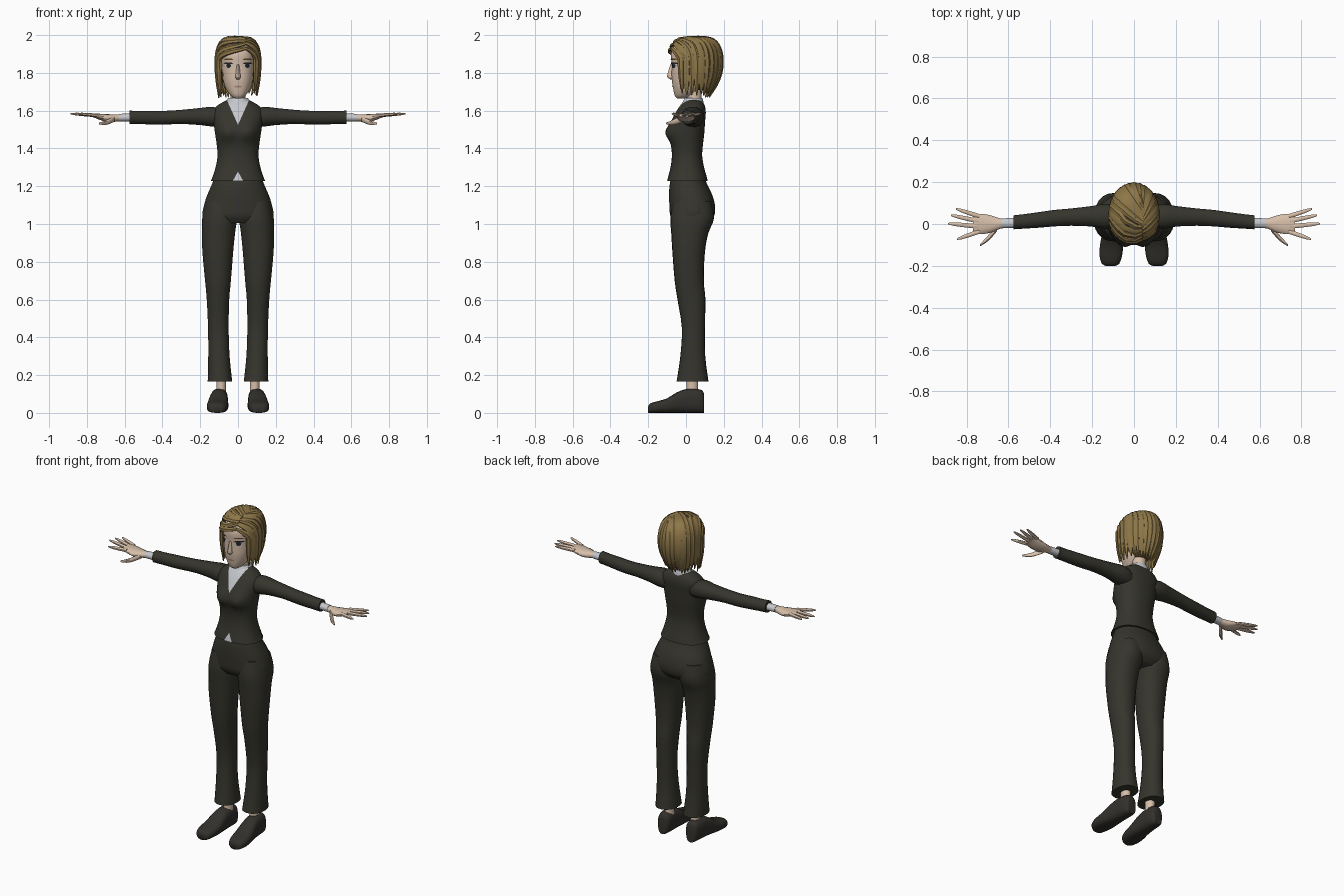
import bpy, bmesh, math, random
from mathutils import Vector as V

if "Cube" in bpy.data.objects:
    bpy.data.objects.remove(bpy.data.objects["Cube"])

random.seed(4)


def material(name, rgb):
    m = bpy.data.materials.new(name)
    m.diffuse_color = (*rgb, 1)
    m.use_nodes = True
    m.node_tree.nodes["Principled BSDF"].inputs["Base Color"].default_value = m.diffuse_color
    return m


SKIN = material("skin", (0.68, 0.52, 0.40))
SUIT = material("dark suit cloth", (0.036, 0.035, 0.026))
SHOE = material("shoe leather", (0.032, 0.030, 0.025))
SHIRT = material("pale shirt", (0.55, 0.57, 0.60))
HAIR = material("golden brown hair", (0.27, 0.185, 0.065))
HAIR_DARK = material("deep brown hair", (0.11, 0.07, 0.022))
EYE = material("dark eye", (0.02, 0.017, 0.018))
LIP = material("lip", (0.45, 0.25, 0.20))


def finish(name, bm, *mats, angle=45):
    me = bpy.data.meshes.new(name)
    bm.to_mesh(me)
    bm.free()
    ob = bpy.data.objects.new(name, me)
    bpy.context.collection.objects.link(ob)
    for m in mats:
        me.materials.append(m)
    bpy.ops.object.select_all(action='DESELECT')
    ob.select_set(True)
    bpy.context.view_layer.objects.active = ob
    bpy.ops.object.shade_smooth_by_angle(angle=math.radians(angle))
    return ob


def resample(rows, k=3):
    """Catmull-Rom curve through rows of numbers."""
    out, n = [], len(rows)
    for i in range(n - 1):
        a, b, c, d = (rows[max(0, min(n - 1, j))] for j in (i - 1, i, i + 1, i + 2))
        for s in range(k):
            t = s / k
            out.append(tuple(0.5 * (2 * q + (r - p) * t + (2 * p - 5 * q + 4 * r - w) * t * t
                                    + (3 * q - p - 3 * r + w) * t ** 3)
                             for p, q, r, w in zip(a, b, c, d)))
    return out + [tuple(rows[-1])]


def ring(c, u, v, seg=16, n=2.0):
    """Superellipse around c spanned by the half-axes u and v."""
    pts = []
    for i in range(seg):
        a = 2 * math.pi * (i + 0.5) / seg
        co, si = math.cos(a), math.sin(a)
        pts.append(V(c) + V(u) * math.copysign(abs(co) ** (2 / n), co)
                   + V(v) * math.copysign(abs(si) ** (2 / n), si))
    return pts


def loft(rings):
    bm = bmesh.new()
    vs = [[bm.verts.new(p) for p in r] for r in rings]
    n = len(vs[0])
    for a, b in zip(vs, vs[1:]):
        for i in range(n):
            bm.faces.new((a[i], a[(i + 1) % n], b[(i + 1) % n], b[i]))
    bm.faces.new(vs[0])
    bm.faces.new(vs[-1])
    bmesh.ops.recalc_face_normals(bm, faces=bm.faces)
    return bm


def stack(rows, seg=20, n=2.2, k=3):
    """Upright form; row = z, x centre, x half-width, y front, y back."""
    return loft([ring((x, (f + b) / 2, z), (rx, 0, 0), (0, (b - f) / 2, 0), seg, n)
                 for z, x, rx, f, b in resample(rows, k)])


def sideways(rows, s, seg=14, n=2.1, k=2):
    """Form along x; row = x, y, y half-width, z, z half-height."""
    return loft([ring((s * x, y, z), (0, ry, 0), (0, 0, rz), seg, n)
                 for x, y, ry, z, rz in resample(rows, k)])


# Jacket with bust, then the shirt opening and hem notch cut in
jacket_rows = [(1.228, 0, .145, -.10, .115), (1.25, 0, .135, -.095, .11), (1.30, 0, .119, -.082, .096),
               (1.36, 0, .109, -.075, .086), (1.42, 0, .113, -.079, .09), (1.48, 0, .122, -.086, .097),
               (1.54, 0, .13, -.078, .101), (1.59, 0, .134, -.055, .105), (1.625, 0, .112, -.033, .1),
               (1.648, 0, .075, -.015, .087), (1.658, 0, .055, 0, .075)]
bm = stack(jacket_rows, 36, 2.3)
for v in bm.verts:
    if v.co.y < 0:
        d = ((abs(v.co.x) - .055) / .05) ** 2 + ((v.co.z - 1.485) / .045) ** 2
        v.co.y -= .030 * math.exp(-d)
for apex, slope in ((1.525, .45), (1.278, -.55)):
    for s in (1, -1):
        front = [f for f in bm.faces if f.calc_center_median().y < 0.02]
        geom = list({e for f in front for e in f.edges}) + list({v for f in front for v in f.verts}) + front
        bmesh.ops.bisect_plane(bm, geom=geom, plane_co=(0, 0, apex), plane_no=(s, 0, -slope))
for f in bm.faces:
    c = f.calc_center_median()
    opening = abs(c.x) < .45 * (c.z - 1.525)
    notch = abs(c.x) < .55 * (1.278 - c.z) and c.z > 1.229
    f.material_index = int(c.y < 0.02 and (opening or notch))
finish("jacket", bm, SUIT, SHIRT)

# Shirt collar and neck
finish("collar", stack([(1.62, 0, .068, -.03, .095), (1.65, 0, .062, -.016, .092), (1.668, 0, .052, -.004, .088)],
                       20, 2), SHIRT)
finish("neck", stack([(1.60, 0, .042, .005, .085), (1.66, 0, .039, .005, .082), (1.74, 0, .042, 0, .09)], 16, 2), SKIN)

# Trouser seat
finish("trouser_seat", stack([(1.245, 0, .126, -.08, .098), (1.20, 0, .143, -.088, .117), (1.15, 0, .165, -.09, .141),
                              (1.09, 0, .183, -.088, .155), (1.04, 0, .187, -.083, .148), (1.005, 0, .15, -.06, .115)],
                             32, 2.2), SUIT)

# Legs, ankles, shoes, arms and hands on both sides
leg = [(1.12, .01, .172, -.07, .135), (1.03, .005, .19, -.083, .148), (.95, .015, .192, -.078, .118),
       (.85, .025, .189, -.072, .10), (.70, .037, .175, -.06, .094), (.60, .046, .166, -.045, .103),
       (.45, .049, .159, -.022, .10), (.30, .044, .158, -.03, .102), (.165, .03, .161, -.05, .119)]
shoe = [(-.20, .112, .022, .034), (-.19, .112, .042, .05), (-.15, .111, .055, .062), (-.10, .107, .056, .077),
        (-.05, .103, .051, .108), (0, .10, .046, .126), (.05, .098, .044, .127), (.085, .097, .037, .12),
        (.096, .097, .026, .10)]
sleeve = [(.08, .037, .05, 1.562, .05), (.14, .036, .061, 1.568, .053), (.20, .037, .05, 1.569, .046),
          (.30, .033, .042, 1.567, .038), (.38, .028, .04, 1.563, .037), (.45, .02, .038, 1.563, .037),
          (.53, .012, .035, 1.564, .035), (.575, .008, .034, 1.565, .036)]
palm = [(.61, .003, .02, 1.563, .018), (.64, .002, .025, 1.562, .019), (.68, 0, .041, 1.56, .021),
        (.72, 0, .049, 1.565, .018), (.755, 0, .048, 1.573, .012), (.77, 0, .042, 1.575, .009)]
fingers = {"little_finger": (.037, .85, .072), "ring_finger": (.013, .875, .042),
           "middle_finger": (-.012, .888, .002), "index_finger": (-.036, .845, -.072)}
for s, side in ((1, "left"), (-1, "right")):
    finish(side + "_trouser_leg", stack([(z, s * (i + o) / 2, (o - i) / 2, f, b) for z, i, o, f, b in leg], 22), SUIT)
    finish(side + "_ankle", stack([(.08, s * .089, .03, .0, .07), (.14, s * .089, .026, .002, .064),
                                   (.22, s * .089, .03, 0, .068)], 14, 2), SKIN)
    finish(side + "_shoe", loft([ring((s * x, y, h / 2), (w, 0, 0), (0, 0, h / 2), 18, 2.8)
                                 for y, x, w, h in resample(shoe, 2)]), SHOE)
    finish(side + "_sleeve", sideways(sleeve, s, 16), SUIT)
    finish(side + "_shirt_cuff", sideways([(.56, .006, .025, 1.564, .022), (.63, .003, .024, 1.563, .02)], s), SHIRT)
    finish(side + "_palm", sideways(palm, s), SKIN)
    for name, (y0, x1, y1) in fingers.items():
        rows = [(.74 + (x1 - .74) * t, y0 + (y1 - y0) * t, r, 1.574 + .01 * t, r * .85)
                for t, r in ((0, .012), (.4, .0115), (.8, .009), (1, .004))]
        finish(side + "_" + name, sideways(rows, s, 8), SKIN)
    thumb = [(.655, -.02, .016, 1.556, .016), (.685, -.055, .016, 1.542, .015),
             (.71, -.08, .012, 1.534, .011), (.737, -.102, .005, 1.533, .005)]
    finish(side + "_thumb", sideways(thumb, s, 8), SKIN)

# Head and nose
head_rows = [(1.665, 0, .018, -.047, -.005), (1.68, 0, .04, -.06, .03), (1.72, 0, .066, -.069, .08),
             (1.77, 0, .081, -.076, .12), (1.84, 0, .088, -.076, .14), (1.90, 0, .088, -.08, .14),
             (1.945, 0, .07, -.058, .12), (1.97, 0, .03, 0, .06)]
finish("head", stack(head_rows, 28, 2.3), SKIN)
finish("nose", stack([(1.845, 0, .007, -.083, -.05), (1.79, 0, .013, -.099, -.06), (1.777, 0, .015, -.098, -.06),
                      (1.766, 0, .008, -.084, -.06)], 10, 2, 2), SKIN)


def face_y(x, z):
    rows = resample(head_rows)
    for a, b in zip(rows, rows[1:]):
        if a[0] <= z <= b[0]:
            t = (z - a[0]) / (b[0] - a[0])
            rx, f, k = (a[i] + (b[i] - a[i]) * t for i in (2, 3, 4))
            return (f + k) / 2 - (k - f) / 2 * max(0, 1 - abs(x / rx) ** 2.3) ** (1 / 2.3)


def patch(name, cx, cz, w, h, lift, mat):
    """Lens-shaped plate lying on the face."""
    bm, cols = bmesh.new(), []
    for i in range(9):
        t = i / 4 - 1
        x, hh = cx + w * t, h * (1 - .8 * abs(t) ** 3)
        cols.append([bm.verts.new((x, face_y(x, cz + q * hh) - lift, cz + q * hh)) for q in (-1, 0, 1)])
    for a, b in zip(cols, cols[1:]):
        for j in (0, 1):
            bm.faces.new((a[j], b[j], b[j + 1], a[j + 1]))
    finish(name, bm, mat)


for s, side in ((1, "left"), (-1, "right")):
    patch(side + "_eye_white", s * .05, 1.837, .021, .012, .003, SHIRT)
    patch(side + "_iris", s * .05, 1.838, .012, .012, .005, EYE)
    patch(side + "_lashes", s * .051, 1.851, .025, .005, .006, EYE)
    patch(side + "_eyebrow", s * .05, 1.872, .026, .004, .004, HAIR_DARK)
patch("mouth", 0, 1.727, .022, .005, .003, LIP)

# Hair base under the locks, open at the face
CY, ZC, RX, RY = .045, 1.86, .113, .143
bm = bmesh.new()
bmesh.ops.create_uvsphere(bm, u_segments=28, v_segments=18, radius=1)
for v in bm.verts:
    v.co = V((v.co.x * .108, CY + .003 + v.co.y * .134, ZC + v.co.z * (.127 if v.co.z > 0 else .16)))
face = [f for f in bm.faces if f.calc_center_median().y < -.02 and f.calc_center_median().z < 1.92]
bmesh.ops.delete(bm, geom=face, context='FACES')
finish("hair_base", bm, HAIR_DARK)


def lock(name, deg, y0, tip, width):
    """Tapered lock from the side parting, over the skull and down to its tip."""
    a = math.radians(deg)
    e, p = V((math.sin(a), -math.cos(a))), V((.04 / RX, (y0 - CY) / RY))
    w = max(0, min(1, (.01 - y0) / .07))
    path = []
    for i in range(9):
        t = 1 - (1 - i / 8) ** 2
        q = p.lerp(e, t)
        q = q * (1 + w * ((p.length * (1 - t) + t) / max(q.length, .05) - 1))
        rho = min(1, q.length)
        path.append(V((RX * q.x, CY + RY * q.y, ZC + .128 * math.sqrt(1 - rho ** 4))))
    shrink = .10 + .36 * max(0, -math.cos(a))
    for i in range(1, 7):
        t = i / 6
        k = 1 - shrink * t * t
        path.append(V((RX * e.x * k, CY + RY * e.y * k, ZC + (tip - ZC) * t)))
    rings = []
    for i, c in enumerate(path):
        tan = (path[min(i + 1, 14)] - path[max(i - 1, 0)]).normalized()
        out = (c - V((0, CY, min(c.z, ZC) - .01))).normalized()
        out = (out - tan * out.dot(tan)).normalized()
        size = min(1, .5 + i / 8) * (1 if i < 10 else 1 - .9 * ((i - 9) / 5) ** 2)
        rings.append(ring(c, tan.cross(out) * width * size, out * .012 * max(size, .3), 6, 1.8))
    finish(name, loft(rings), HAIR, angle=35)


for sign, side, count, start in ((-1, "right", 12, 64), (1, "left", 11, 60)):
    for i in range(count):
        f = i / (count - 1)
        deg = sign * (start + (178 - start) * f)
        lock(f"{side}_hair_lock_{i + 1}", deg, -.075 + .165 * f,
             1.672 + random.uniform(-.006, .022), .022 + random.uniform(-.002, .004))
